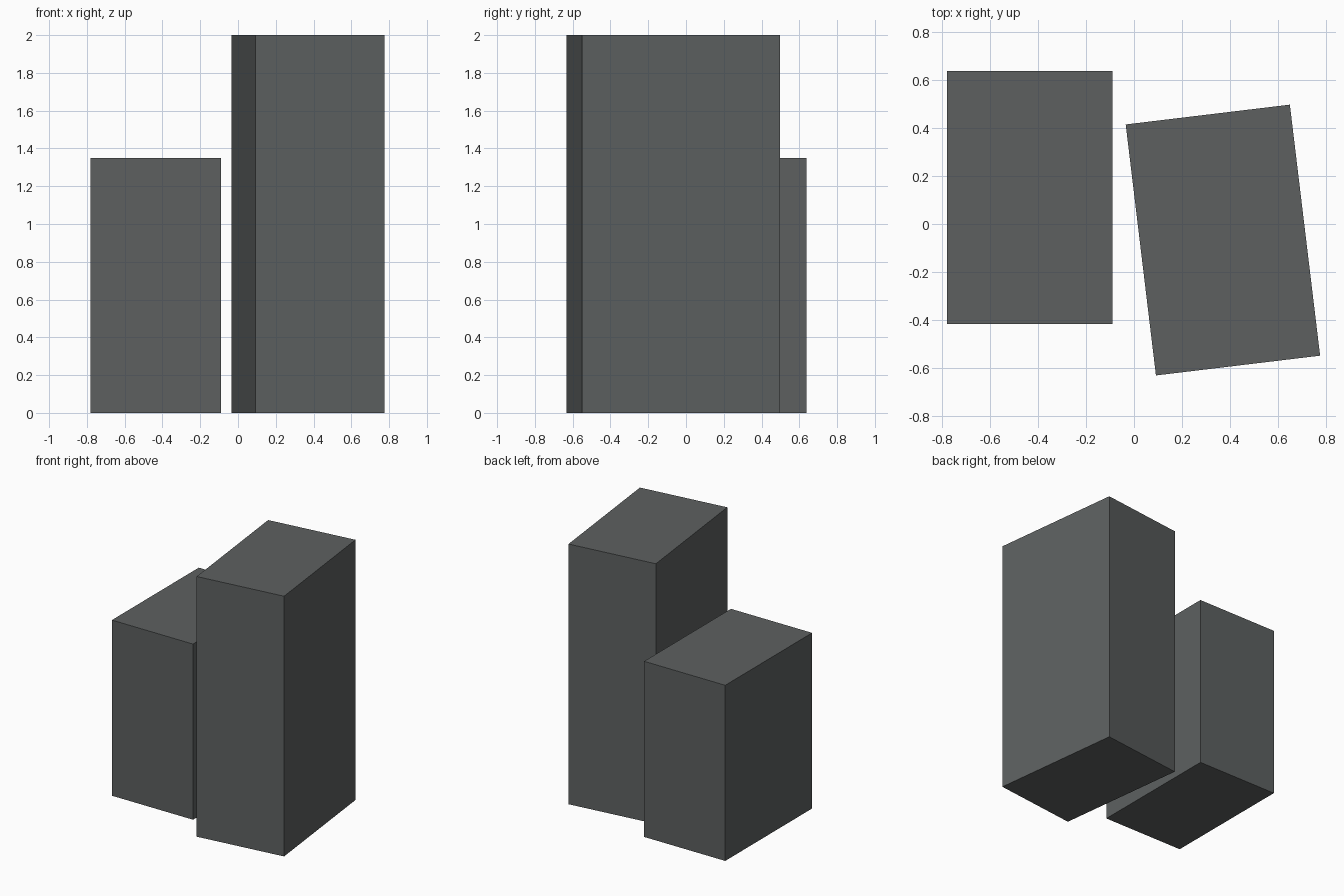
import bpy
import math

if "Cube" in bpy.data.objects:
    bpy.data.objects.remove(bpy.data.objects["Cube"])

# Single dark grey for both towers
grey = bpy.data.materials.new("dark_grey")
grey.diffuse_color = (0.11, 0.118, 0.118, 1.0)
grey.use_nodes = True
grey.node_tree.nodes["Principled BSDF"].inputs["Base Color"].default_value = grey.diffuse_color

WIDTH, DEPTH = 0.69, 1.055


def tower(name, x, y, height, turn=0.0):
    """Plain block standing on the ground, turned about z (degrees)."""
    bpy.ops.mesh.primitive_cube_add(size=1, location=(x, y, height / 2),
                                    rotation=(0, 0, math.radians(turn)))
    block = bpy.context.object
    block.name = name
    block.scale = (WIDTH, DEPTH, height)
    bpy.ops.object.transform_apply(location=False, rotation=False, scale=True)
    block.data.materials.append(grey)
    return block


# Short straight block on the left, tall turned block on the right
tower("short_block", -0.435, 0.11, 1.35)
tower("tall_block", 0.371, -0.067, 2.0, turn=6.87)
